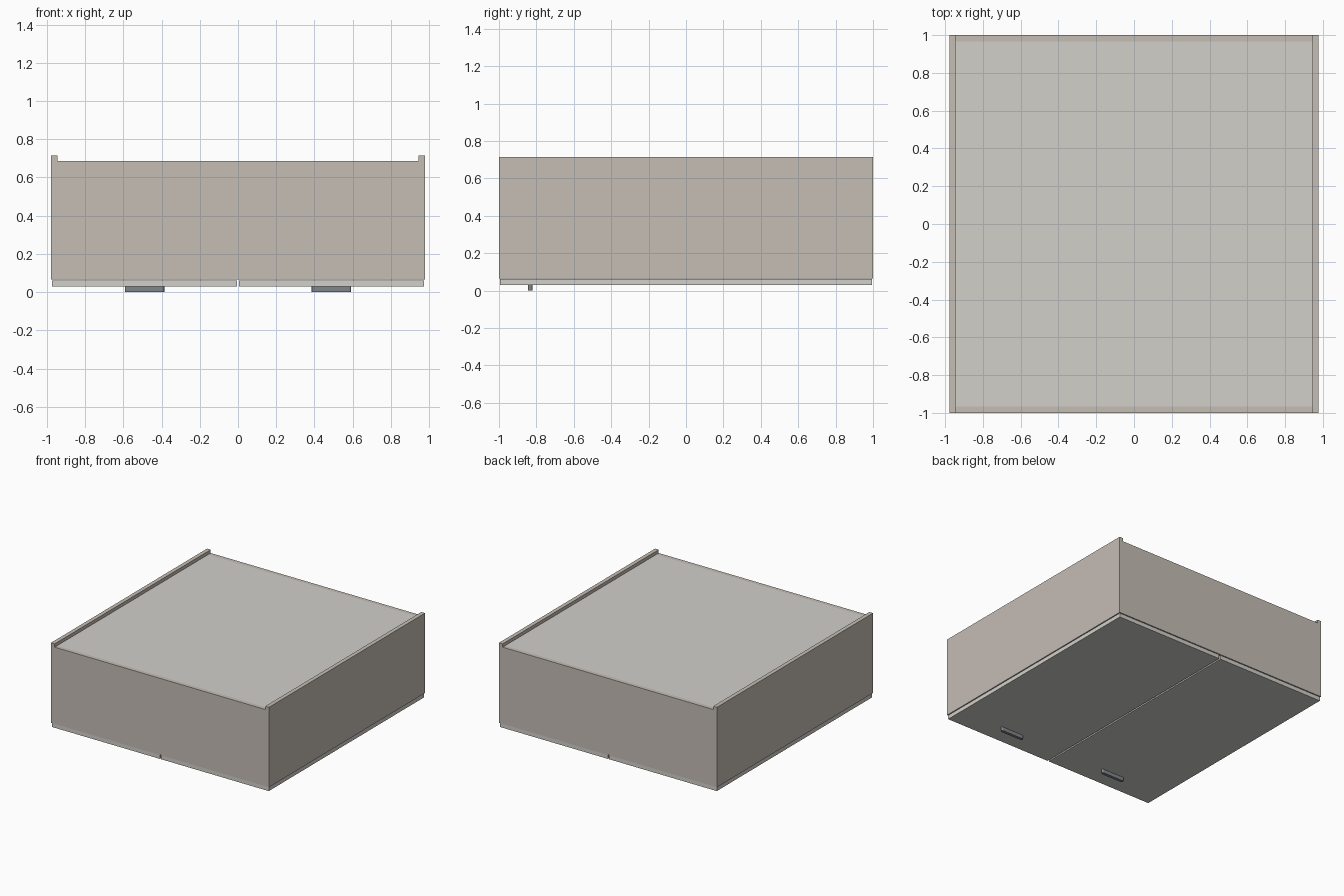
import bpy
import bmesh

if "Cube" in bpy.data.objects:
    bpy.data.objects.remove(bpy.data.objects["Cube"])


def material(name, color):
    m = bpy.data.materials.new(name)
    m.diffuse_color = (*color, 1)
    m.use_nodes = True
    m.node_tree.nodes["Principled BSDF"].inputs["Base Color"].default_value = m.diffuse_color
    return m


CARCASS = material("warm_grey_board", (0.56, 0.51, 0.46))
LIGHT = material("light_board", (0.64, 0.63, 0.59))
METAL = material("dark_metal", (0.22, 0.24, 0.26))


def box(name, lo, hi, mat, corner=0.0):
    """Box between two corners, with optional rounding of its vertical edges."""
    bm = bmesh.new()
    bmesh.ops.create_cube(bm, size=1)
    for v in bm.verts:
        v.co = [(a + b) / 2 + c * (b - a) for a, b, c in zip(lo, hi, v.co)]
    if corner:
        upright = [e for e in bm.edges
                   if abs(e.verts[0].co.z - e.verts[1].co.z) > 1e-4]
        bmesh.ops.bevel(bm, geom=upright, offset=corner, segments=4,
                        profile=0.5, affect='EDGES')
    mesh = bpy.data.meshes.new(name)
    bm.to_mesh(mesh)
    bm.free()
    mesh.materials.append(mat)
    obj = bpy.data.objects.new(name, mesh)
    bpy.context.collection.objects.link(obj)
    return obj


T = 0.033                    # board thickness
X, Y = 0.978, 1.0            # half width and half height of the cabinet
Z0, Z1, ZB = 0.065, 0.714, 0.687
XI = X - T                   # inner face of the side panels


def mirrored(side, a, b):
    return sorted((side * a, side * b))


# Side panels, doors and handles, one of each per side
for side, label in ((-1, "left"), (1, "right")):
    a, b = mirrored(side, XI, X)
    box(f"{label}_side_panel", (a, -Y, Z0), (b, Y, Z1), CARCASS)
    a, b = mirrored(side, 0.006, X - 0.006)
    box(f"{label}_door", (a, -Y + 0.006, 0.03), (b, Y - 0.006, 0.062), LIGHT)
    a, b = mirrored(side, 0.385, 0.592)
    box(f"{label}_handle", (a, -0.845, 0.0), (b, -0.821, 0.03), METAL, 0.0115)

# Boards closing the two ends
box("bottom_board", (-XI, -Y, Z0), (XI, -Y + T, ZB), CARCASS)
box("top_board", (-XI, Y - T, Z0), (XI, Y, ZB), CARCASS)

# Recessed back panel and inner shelf
box("back_panel", (-XI, -Y + T, ZB - 0.016), (XI, Y - T, ZB), LIGHT)
box("shelf", (-XI, -T / 2, Z0 + 0.03), (XI, T / 2, ZB - 0.016), CARCASS)
